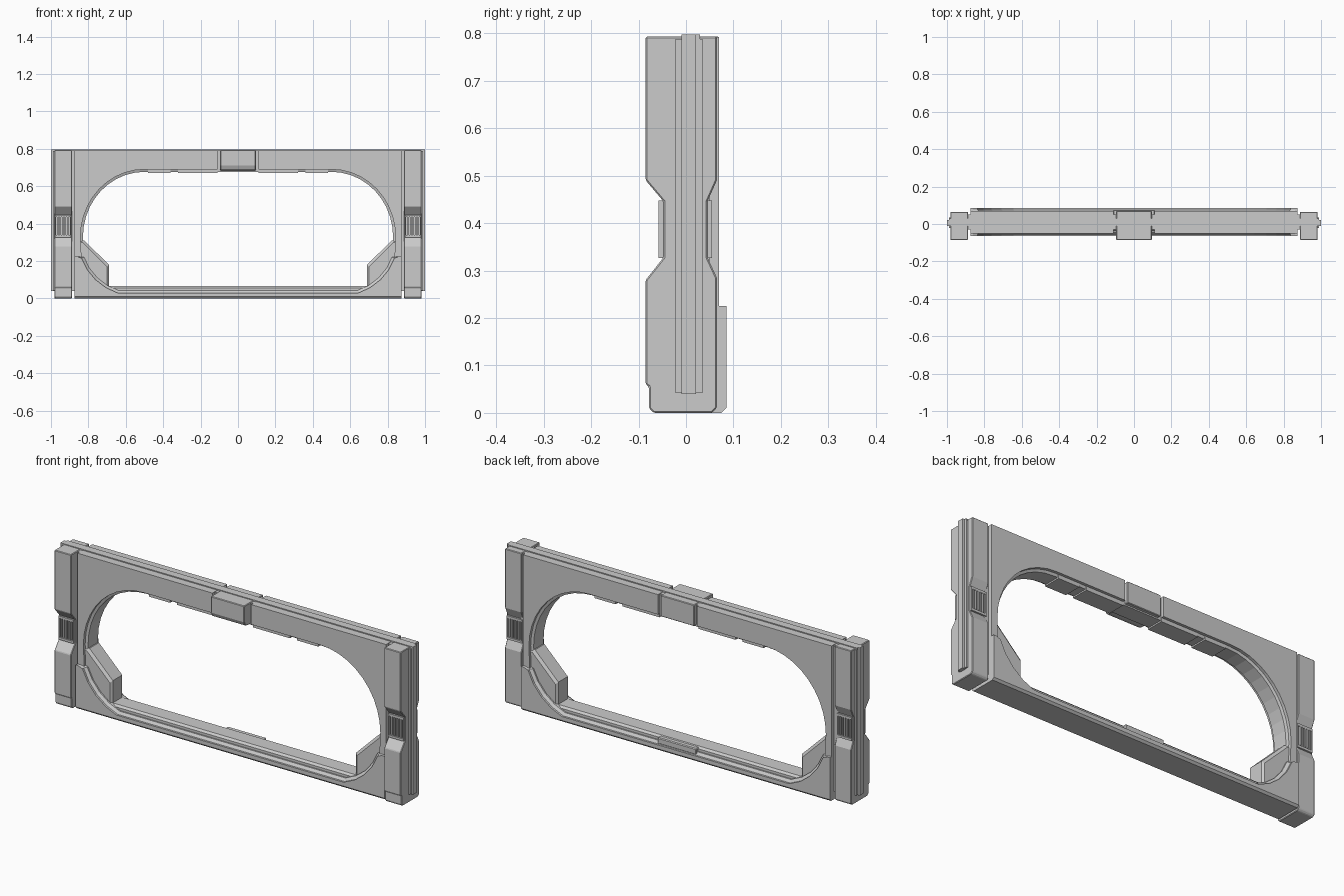
import bpy, bmesh
from math import sin, cos, radians

if "Cube" in bpy.data.objects:
    bpy.data.objects.remove(bpy.data.objects["Cube"])


def loft(name, loops, mirror=False, bevel=0.0):
    """Skin matching 3D loops, cap both ends, drop faces on the mirror plane."""
    bm = bmesh.new()
    rings = [[bm.verts.new(p) for p in loop] for loop in loops]
    n = len(rings[0])
    for a, b in zip(rings, rings[1:]):
        for i in range(n):
            j = (i + 1) % n
            bm.faces.new((a[i], a[j], b[j], b[i]))
    bm.faces.new(rings[0][::-1])
    bm.faces.new(rings[-1])
    bmesh.ops.recalc_face_normals(bm, faces=bm.faces)
    if mirror:
        mid = [f for f in bm.faces if all(abs(v.co.x) < 1e-5 for v in f.verts)]
        bmesh.ops.delete(bm, geom=mid, context='FACES')
    me = bpy.data.meshes.new(name)
    bm.to_mesh(me)
    bm.free()
    ob = bpy.data.objects.new(name, me)
    bpy.context.collection.objects.link(ob)
    if bevel:
        m = ob.modifiers.new("bevel", 'BEVEL')
        m.width = bevel
        m.segments = 1
        m.limit_method = 'ANGLE'
    if mirror:
        ob.modifiers.new("mirror", 'MIRROR')
    return ob


def xz_loft(name, layers, **kw):
    """Layers of (y, [(x, z), ...])."""
    return loft(name, [[(x, y, z) for x, z in pts] for y, pts in layers], **kw)


def yz_prism(name, pts, x0, x1, **kw):
    return loft(name, [[(x, y, z) for y, z in pts] for x in (x0, x1)], **kw)


def box(name, x0, x1, y0, y1, z0, z1, **kw):
    return yz_prism(name, [(y0, z0), (y1, z0), (y1, z1), (y0, z1)], x0, x1, **kw)


# upper panel with the rounded arch, thicker liner in the middle of its depth
def arch(inset):
    rx, rz = 0.342 - inset, 0.36 - inset
    pts = [(0.11, 0.33 + rz)]
    pts += [(0.5 + rx * cos(radians(a)), 0.33 + rz * sin(radians(a))) for a in range(90, -1, -9)]
    return pts + [(0.836 - inset, 0.2), (0.875, 0.2), (0.875, 0.792), (0.11, 0.792)]


xz_loft("arch_panel", [(-0.05, arch(0)), (-0.035, arch(0)), (-0.03, arch(0.013)),
                       (0.05, arch(0.013)), (0.055, arch(0)), (0.07, arch(0))], mirror=True)


# bottom rail with curved corner gussets
def gusset(inset, bottom):
    r = 0.305 - inset
    arc = [(0.55 + r * cos(radians(a)), 0.32 - r * sin(radians(a))) for a in range(20, 73, 13)]
    arc[-1] = (0.55 + r * cos(radians(72)), 0.32 - r * sin(radians(72)))
    return ([(0, bottom), (0.875, bottom), (0.875, 0.225), (0.862, 0.225)] + arc
            + [(0, arc[-1][1])])


xz_loft("bottom_rail", [(-0.065, gusset(0, 0.01)), (-0.055, gusset(0, 0)),
                        (-0.045, gusset(0.014, 0)), (0.065, gusset(0.014, 0)),
                        (0.075, gusset(0, 0)), (0.085, gusset(0, 0.01))], mirror=True)


# raised sill with angled corner blocks
def sill(d):
    return [(0, 0.005), (0.86, 0.005), (0.86, 0.31 - d), (0.822 + d, 0.31 - d),
            (0.69 + d, 0.18 - d), (0.69 + d, 0.066 - d), (0, 0.066 - d)]


xz_loft("sill_and_corner_blocks", [(-0.038, sill(0.01)), (-0.028, sill(0)),
                                   (0.048, sill(0)), (0.058, sill(0.01))], mirror=True)
box("sill_pad", -0.11, 0.11, 0.03, 0.075, 0.03, 0.062, bevel=0.004)

# pads on the underside of the arch
for i, (a, b) in enumerate([(0.11, 0.32), (0.36, 0.48)]):
    box(f"arch_pad_{i}", a, b, -0.036, 0.056, 0.67, 0.70, mirror=True)

# centre block with recessed core
box("centre_core", -0.12, 0.12, -0.03, 0.052, 0.677, 0.79)
yz_prism("centre_block", [(-0.055, 0.684), (-0.076, 0.69), (-0.085, 0.71), (-0.085, 0.793),
                          (0.07, 0.793), (0.07, 0.684)], -0.095, 0.095, bevel=0.003)

# side columns with a waist on both faces
column = [(-0.068, 0), (-0.078, 0.01), (-0.078, 0.055), (-0.085, 0.06), (-0.085, 0.28),
          (-0.047, 0.328), (-0.047, 0.445), (-0.085, 0.49), (-0.085, 0.793),
          (0.065, 0.793), (0.065, 0.49), (0.045, 0.445), (0.045, 0.328),
          (0.065, 0.285), (0.065, 0.01), (0.055, 0)]
yz_prism("side_column", column, 0.888, 0.982, mirror=True, bevel=0.003)

# grille slats and borders inside the waists
for side, y0, y1 in (("front", -0.058, -0.045), ("back", 0.043, 0.055)):
    for i in range(5):
        x = 0.906 + i * 0.0135
        box(f"{side}_slat_{i}", x, x + 0.007, y0, y1, 0.34, 0.435, mirror=True)
    for i, z in enumerate((0.326, 0.435)):
        box(f"{side}_slat_border_{i}", 0.892, 0.978, y0, y1, z, z + 0.012, mirror=True)
    for i, x in enumerate((0.892, 0.973)):
        box(f"{side}_slat_edge_{i}", x, x + 0.005, y0, y1, 0.326, 0.447, mirror=True)

# groove floor between panel and column, then stepped joining rails
box("groove_web", 0.86, 0.9, -0.03, 0.05, 0.04, 0.79, mirror=True)
box("outer_rail", 0.97, 0.99, -0.022, 0.035, 0.042, 0.788, mirror=True)
box("outer_tongue", 0.97, 1.0, -0.01, 0.021, 0.04, 0.797, mirror=True)
box("top_tongue", -0.99, 0.99, -0.01, 0.03, 0.77, 0.797)
